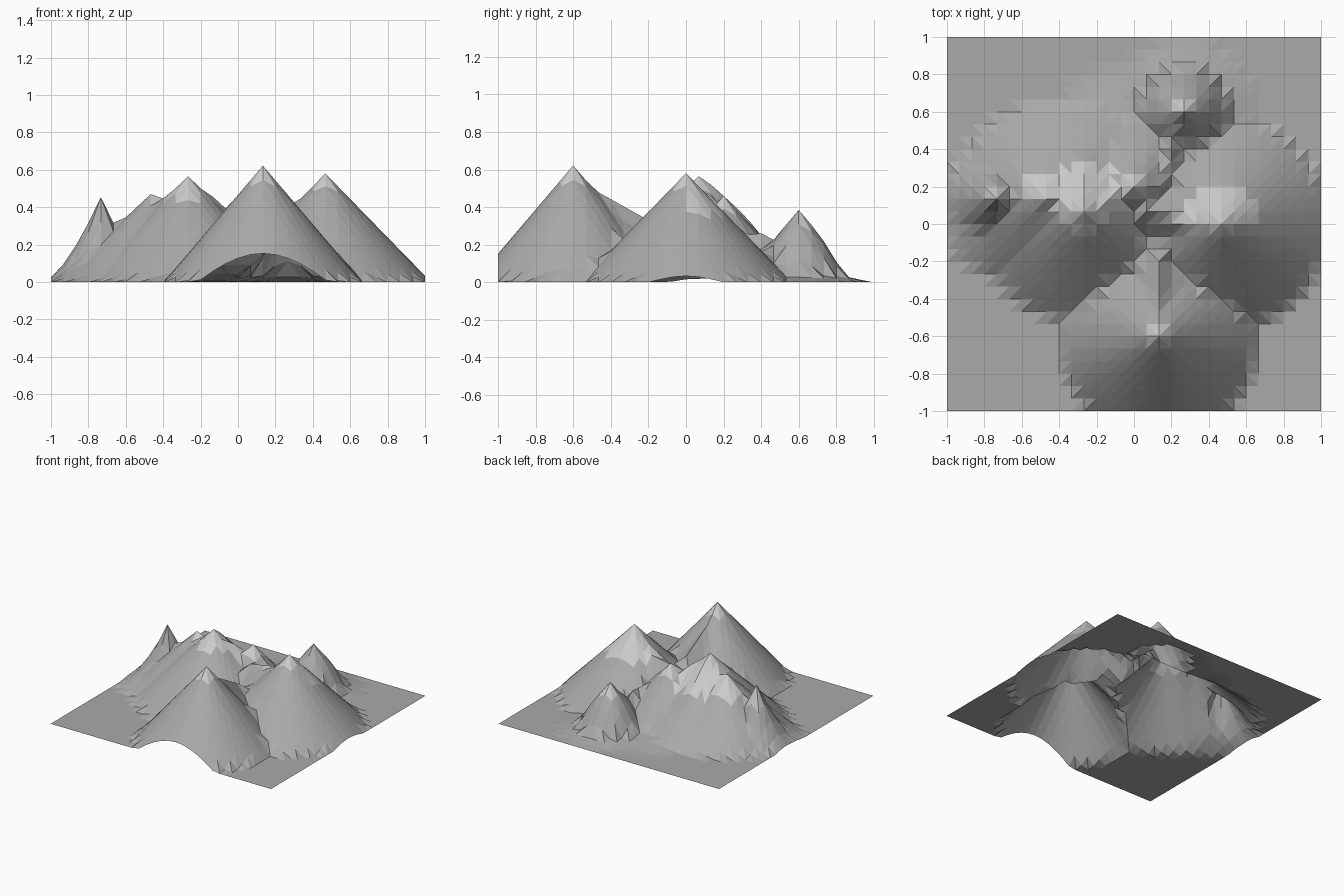
import bpy, bmesh, math

if "Cube" in bpy.data.objects:
    bpy.data.objects.remove(bpy.data.objects["Cube"])

# Peaks: x, y, height, base radius, profile power, snow line front, snow line back
PEAKS = [
    (0.133, -0.60, 0.622, 0.53, 1.0, 0.53, 0.51),
    (0.467, 0.00, 0.58, 0.565, 1.0, 0.48, 0.37),
    (-0.267, 0.067, 0.565, 0.59, 1.0, 0.45, 0.32),
    (-0.467, 0.133, 0.47, 0.50, 1.0, 0.42, 0.33),
    (-0.733, 0.133, 0.455, 0.31, 1.5, 0.36, 0.34),
    (0.0, 0.20, 0.46, 0.42, 1.0, 0.38, 0.36),
    (0.267, 0.60, 0.385, 0.24, 0.7, 0.33, 0.29),
    (0.267, 0.60, 0.11, 0.42, 1.4, 1, 1),        # low skirt of the rear peak
    (-0.70, 0.05, 0.20, 0.33, 1.0, 1, 1),        # western foothill
    (-0.10, 0.45, 0.08, 0.40, 1.2, 1, 1),        # northern foothill
]

# Ridges: start, end, side slope, snow line
RIDGES = [
    ((0.133, -0.467, 0.48), (0.133, -0.20, 0.33), 1.2, 0.52),
    ((0.467, 0.0, 0.52), (0.067, 0.067, 0.37), 1.2, 0.38),
    ((-0.267, 0.067, 0.51), (0.0, 0.20, 0.40), 1.3, 0.38),
    ((-0.267, 0.133, 0.52), (-0.267, 0.30, 0.37), 1.2, 0.32),
    ((-0.267, 0.067, 0.50), (-0.467, 0.133, 0.46), 1.2, 0.40),
    ((0.133, 0.20, 0.33), (0.20, 0.40, 0.26), 1.3, 0.45),
    ((0.20, 0.40, 0.26), (0.267, 0.60, 0.26), 1.6, 0.45),
]


def terrain(x, y):
    """Height and snow line of the feature on top."""
    best, snow = 0.0, 9.0
    for px, py, h, r, p, front, back in PEAKS:
        d = math.hypot(x - px, y - py)
        if d < r:
            z = h * (1 - d / r) ** p
            if z > best:
                best, snow = z, (front if y < py else back)
    for a, b, slope, line in RIDGES:
        dx, dy = b[0] - a[0], b[1] - a[1]
        t = ((x - a[0]) * dx + (y - a[1]) * dy) / (dx * dx + dy * dy)
        t = min(1, max(0, t))
        d = math.hypot(x - a[0] - t * dx, y - a[1] - t * dy)
        z = a[2] + t * (b[2] - a[2]) - slope * d
        if z > best:
            best, snow = z, line
    return best, snow


def material(name, v):
    m = bpy.data.materials.new(name)
    m.diffuse_color = (v, v, v, 1)
    m.use_nodes = True
    m.node_tree.nodes["Principled BSDF"].inputs["Base Color"].default_value = m.diffuse_color
    return m


# Terrain sheet, open underneath
N = 30
bm = bmesh.new()
grid = []
for j in range(N + 1):
    row = []
    for i in range(N + 1):
        x, y = -1 + 2 * i / N, -1 + 2 * j / N
        z = terrain(x, y)[0]
        row.append(bm.verts.new((x, y, z if z > 0.004 else 0)))
    grid.append(row)
for j in range(N):
    for i in range(N):
        a, b = grid[j][i], grid[j][i + 1]
        c, d = grid[j + 1][i + 1], grid[j + 1][i]
        # split each cell along its flatter diagonal
        if abs(a.co.z - c.co.z) > abs(b.co.z - d.co.z):
            tris = ((a, b, c), (a, c, d))
        else:
            tris = ((a, b, d), (b, c, d))
        for t in tris:
            f = bm.faces.new(t)
            m = f.calc_center_median()
            f.material_index = int(m.z > terrain(m.x, m.y)[1])

# Merge nearly flat areas into large facets
bmesh.ops.dissolve_limit(bm, angle_limit=math.radians(3), verts=bm.verts[:],
                         edges=bm.edges[:], delimit={'MATERIAL'})
bmesh.ops.triangulate(bm, faces=bm.faces[:])

mesh = bpy.data.meshes.new("mountain_terrain")
bm.to_mesh(mesh)
bm.free()
mesh.materials.append(material("rock", 0.4))
mesh.materials.append(material("snow", 0.8))
terrain_obj = bpy.data.objects.new("mountain_terrain", mesh)
bpy.context.collection.objects.link(terrain_obj)
